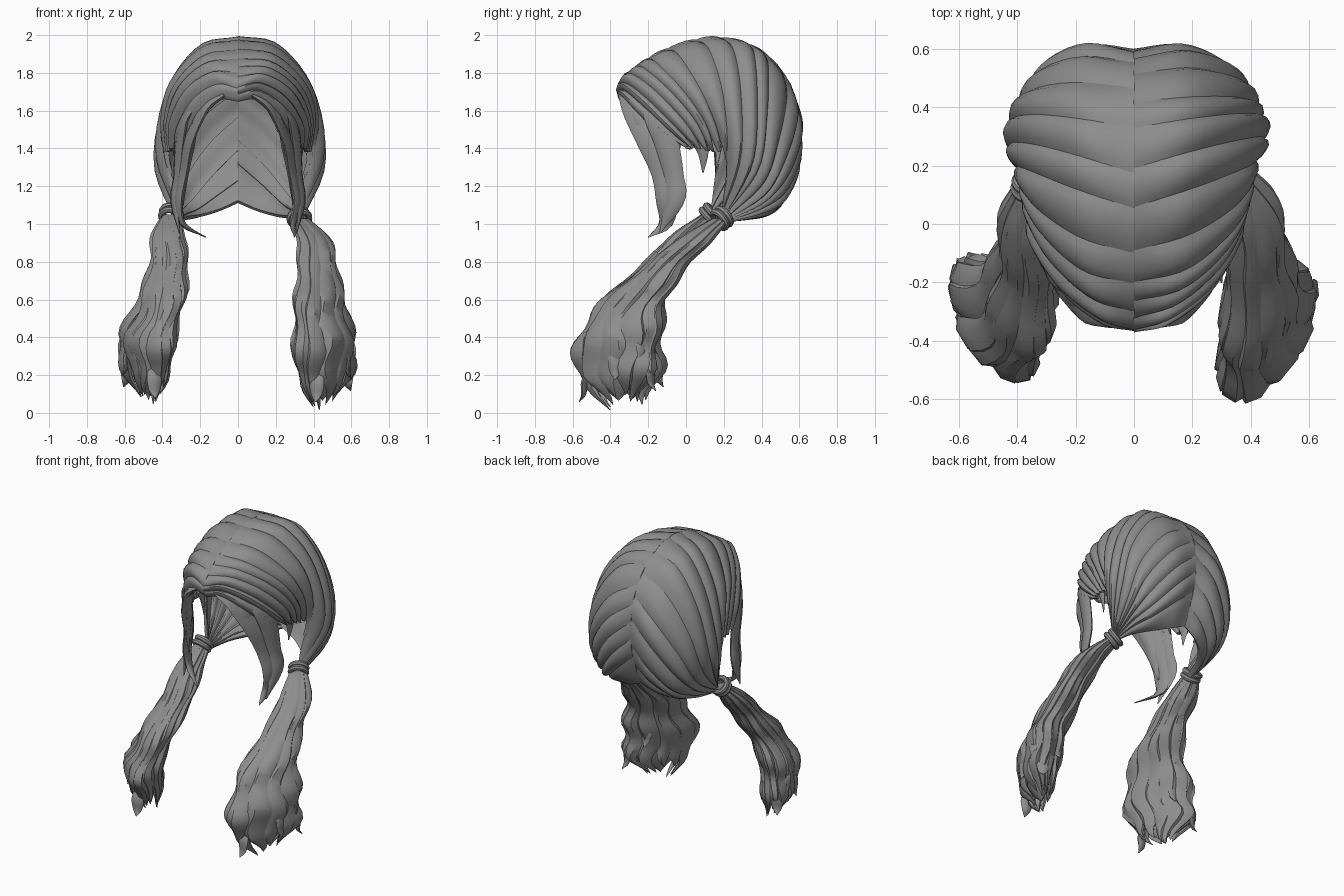
import bpy, bmesh, math, random
from mathutils import Vector

if "Cube" in bpy.data.objects:
    bpy.data.objects.remove(bpy.data.objects["Cube"])

random.seed(4)
hair = bpy.data.materials.new("grey hair")
hair.diffuse_color = (0.27, 0.27, 0.27, 1)
hair.use_nodes = True
hair.node_tree.nodes["Principled BSDF"].inputs["Base Color"].default_value = hair.diffuse_color


def spline(pts, t):
    """Catmull-Rom through pts, t in 0..1"""
    n = len(pts) - 1
    f = min(max(t, 0), 1) * n
    i = min(int(f), n - 1)
    f -= i
    p1, p2 = Vector(pts[i]), Vector(pts[i + 1])
    p0 = Vector(pts[i - 1]) if i > 0 else p1 * 2 - p2
    p3 = Vector(pts[i + 2]) if i + 2 <= n else p2 * 2 - p1
    return 0.5 * (2 * p1 + (p2 - p0) * f + (2 * p0 - 5 * p1 + 4 * p2 - p3) * f**2
                  + (3 * p1 - p0 - 3 * p2 + p3) * f**3)


def add_tube(bm, rings):
    """Skin a list of closed rings and cap both ends"""
    rows = [[bm.verts.new(p) for p in r] for r in rings]
    n = len(rows[0])
    for a, b in zip(rows, rows[1:]):
        for i in range(n):
            j = (i + 1) % n
            bm.faces.new((a[i], a[j], b[j], b[i]))
    bm.faces.new(rows[0])
    bm.faces.new(rows[-1])


def finish(name, bm):
    bmesh.ops.recalc_face_normals(bm, faces=bm.faces)
    me = bpy.data.meshes.new(name)
    bm.to_mesh(me)
    bm.free()
    ob = bpy.data.objects.new(name, me)
    bpy.context.collection.objects.link(ob)
    me.materials.append(hair)
    bpy.ops.object.select_all(action='DESELECT')
    ob.select_set(True)
    bpy.context.view_layer.objects.active = ob
    bpy.ops.object.shade_smooth_by_angle(angle=math.radians(40))


def ellipse(c, u, v, n=8):
    return [c + u * math.cos(k * math.tau / n) + v * math.sin(k * math.tau / n) for k in range(n)]


# Guide strands of one half, forehead to nape, each from the parting outwards
GUIDES = [
    [(0, -.35, 1.65), (.10, -.33, 1.66), (.20, -.255, 1.58), (.27, -.145, 1.48), (.31, -.02, 1.41)],
    [(0, -.355, 1.74), (.12, -.31, 1.76), (.25, -.20, 1.68), (.335, -.05, 1.53), (.35, .06, 1.40)],
    [(0, -.22, 1.865), (.17, -.18, 1.845), (.31, -.05, 1.72), (.37, .08, 1.55), (.37, .15, 1.38)],
    [(0, -.01, 1.96), (.19, .05, 1.915), (.345, .13, 1.74), (.39, .18, 1.55), (.38, .22, 1.36)],
    [(0, .19, 1.985), (.20, .25, 1.925), (.36, .29, 1.70), (.43, .29, 1.35), (.33, .19, 1.05)],
    [(0, .40, 1.915), (.20, .42, 1.85), (.36, .42, 1.60), (.41, .38, 1.30), (.34, .20, 1.04)],
    [(0, .56, 1.71), (.18, .58, 1.57), (.32, .52, 1.36), (.36, .42, 1.17), (.34, .22, 1.03)],
    [(0, .59, 1.42), (.13, .585, 1.29), (.25, .51, 1.14), (.31, .38, 1.07), (.33, .22, 1.02)],
    [(0, .49, 1.11), (.10, .47, 1.065), (.20, .40, 1.035), (.27, .31, 1.025), (.32, .20, 1.01)],
]
CENTRE = Vector((0, .15, 1.42))
BUMP = [-.006, .012, .019, .021, .014, -.004]
INNER = [.006, .016, .018, .016, .014, .022]


def scalp(u, v, side):
    p = spline([spline(g, v) for g in GUIDES], u)
    if side < 0:
        p.y -= .06 * v**4
    else:
        p.x *= 1 + .05 * math.sin(math.pi * v)
    return Vector((p.x * side, p.y, p.z))


# Scalp hair: overlapping raised strands swept from the parting to the ties
for side, name in ((1, "right_scalp_hair"), (-1, "left_scalp_hair")):
    bm = bmesh.new()
    cuts = [0]
    while cuts[-1] < 1:
        cuts.append(cuts[-1] + random.uniform(.045, .1))
    cuts = [c / cuts[-1] for c in cuts]
    for a, b in zip(cuts, cuts[1:]):
        b2 = min(1, b + .008)
        lift = random.uniform(.7, 1.2)
        rings = []
        for k in range(19):
            v = k / 18
            pinch = max(0, (v - .8) / .2) ** 2 * .6 if b < .4 else 0
            grow = (.35 + .65 * min(1, v * 5)) * (1 - .5 * max(0, v - .75) / .25)
            outer, inner = [], []
            for i, h in enumerate(BUMP):
                u = a + (b2 - a) * i / 5
                u += ((a + b) / 2 - u) * pinch
                p = scalp(u, v, side)
                d = (p - CENTRE).normalized()
                q = p + d * h * lift * grow
                r = p - d * INNER[i]
                if k == 0:
                    q.x = r.x = 0
                outer.append(q)
                inner.append(r)
            rings.append(outer + inner[::-1])
        add_tube(bm, rings)
    finish(name, bm)


def ribbon(bm, path, widths, axis, thick, steps=22):
    """Flat tapered lock following a path"""
    rings = []
    for k in range(steps + 1):
        t = k / steps
        c = spline(path, t)
        w = spline([(x, 0, 0) for x in widths], t).x
        tan = (spline(path, t + .02) - spline(path, t - .02)).normalized()
        ax = (axis - tan * axis.dot(tan)).normalized()
        n = tan.cross(ax)
        rings.append(ellipse(c, ax * max(w, .003), n * min(thick, max(w * .4, .003))))
    add_tube(bm, rings)


# Face-framing locks and short sideburns
for side, name, tip in ((1, "right_face_locks", .30), (-1, "left_face_locks", .17)):
    bm = bmesh.new()
    locks = [
        ([(.07, -.33, 1.69), (.175, -.27, 1.61), (.26, -.18, 1.44), (.29, -.12, 1.27),
          (.315, -.10, 1.12), (.29, -.11, 1.0), (tip, -.20, .93)],
         [.03, .07, .08, .065, .06, .035, .003]),
        ([(.19, -.23, 1.66), (.28, -.15, 1.56), (.31, -.10, 1.42), (.32, -.065, 1.25),
          (.335, -.06, 1.13), (.31, -.14, .95)], [.03, .07, .065, .055, .055, .003]),
        ([(.14, -.30, 1.66), (.22, -.24, 1.55), (.25, -.17, 1.40), (.28, -.14, 1.25),
          (.29, -.11, 1.10)], [.02, .04, .04, .035, .003]),
        ([(.33, .06, 1.46), (.33, .09, 1.38), (.32, .09, 1.27)], [.045, .03, .003]),
    ]
    for path, widths in locks:
        ribbon(bm, [(x * side, y, z) for x, y, z in path], widths, Vector((side * .25, 1, 0)), .02)
    finish(name, bm)

# Pigtails: centre line, then half widths along the broad and thin directions
TAIL = [(.325, .19, 1.03), (.40, .05, .92), (.42, -.10, .78), (.435, -.27, .60),
        (.455, -.36, .40), (.46, -.37, .20), (.44, -.35, .01)]
SIZE = [(.04, .035, 0), (.095, .08, 0), (.11, .09, 0), (.17, .10, 0),
        (.22, .115, 0), (.225, .11, 0), (.08, .04, 0)]


def tail_frame(t, side):
    c = spline(TAIL, t)
    s = spline(SIZE, t)
    if side < 0:
        bend = math.sin(math.pi * min(1, t * 1.5))
        c += Vector((.03 - .01 * t - .08 * bend, -.06 + .15 * t, .02))
        s *= 1 - .12 * t
    return (Vector((c.x * side, c.y, c.z)), Vector((.5 * side, .866, 0)) * s.x,
            Vector((.866 * side, -.5, 0)) * s.y)


for side, word in ((1, "right"), (-1, "left")):
    bm = bmesh.new()
    # solid core, closing to a point below
    rings = []
    for k in range(17):
        c, a, b = tail_frame(k / 16 * .95, side)
        s = .8 * math.sqrt(max(.001, 1 - (k / 16) ** 6))
        rings.append(ellipse(c, a * s, b * s, 12))
    add_tube(bm, rings)
    # wavy outer locks with pointed tips
    count = 12
    for j in range(count):
        ang = math.tau * (j + random.uniform(-.25, .25)) / count
        end = random.uniform(.90, 1.0)
        phase = random.uniform(0, 1.0)
        fat = random.uniform(.32, .44)
        rings = []
        for k in range(31):
            f = k / 30
            t = f * end
            c, a, b = tail_frame(t, side)
            wave = math.sin(t * 30 + phase + 1.5 * math.cos(ang))
            th = ang + .15 * math.sin(t * 24 + phase) * f
            out = a * math.cos(th) + b * math.sin(th)
            along = b * math.cos(th) - a * math.sin(th)
            taper = min(1, (1 - f) / .2) ** .7
            p = c + out * (.85 + .10 * wave * min(1, 2 * f) - .12 * (1 - taper))
            w = max(along.length * fat, .012) * taper + .002
            h = (.018 + .15 * out.length * min(1, 2 * f)) * taper + .002
            rings.append(ellipse(p, along.normalized() * w, out.normalized() * h, 6))
        add_tube(bm, rings)
    # a few stray curls flicking outwards near the end
    for j, th in enumerate((-.9, .5, 1.3, .1, 2.6)):
        c, a, b = tail_frame(.66 + .05 * j, side)
        out = a * math.cos(th) + b * math.sin(th)
        path = [c + out * .7 + Vector((0, 0, .08)), c + out * .92,
                c + out * .95 - Vector((0, 0, .07)), c + out * 1.08 - Vector((0, 0, .11))]
        ribbon(bm, path, [.02, .04, .03, .002], Vector((-out.y, out.x, 0)), .02, 12)
    finish(word + "_pigtail", bm)

    # hair tie: two stacked bands
    c0, c1 = tail_frame(0, side)[0], tail_frame(.06, side)[0]
    axis = (c1 - c0).normalized()
    u = axis.cross(Vector((1, 0, 0))).normalized()
    v = axis.cross(u)
    bm = bmesh.new()
    for s in (-.016, .016):
        rings = []
        for k in range(21):
            d = u * math.cos(k * math.tau / 20) + v * math.sin(k * math.tau / 20)
            rings.append(ellipse(c0 + axis * s + d * .05, d * .017, axis * .018, 8))
        add_tube(bm, rings)
    finish(word + "_hair_tie", bm)
